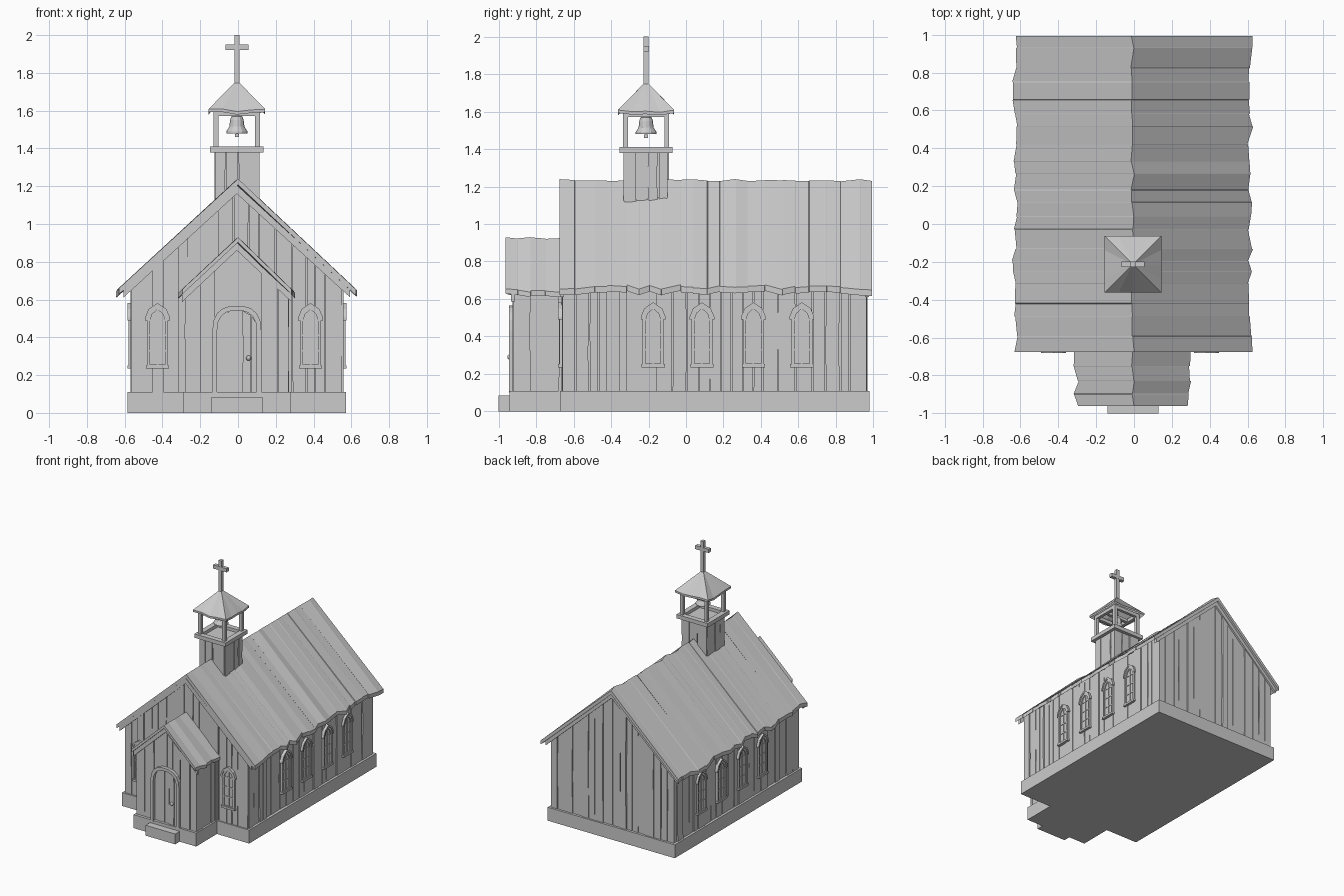
import bpy, bmesh, math, random
from mathutils import Matrix, Vector

if "Cube" in bpy.data.objects:
    bpy.data.objects.remove(bpy.data.objects["Cube"])

random.seed(7)
R = random.uniform
CX = -0.006
TY = -0.213          # bell tower centre


def finish(name, bm):
    bmesh.ops.recalc_face_normals(bm, faces=bm.faces)
    me = bpy.data.meshes.new(name)
    bm.to_mesh(me)
    bm.free()
    ob = bpy.data.objects.new(name, me)
    bpy.context.collection.objects.link(ob)
    return ob


def frame(o, u, n):
    """Wall frame: u along the wall, v up, w outwards."""
    return Matrix(((u[0], 0, n[0], o[0]), (u[1], 0, n[1], o[1]), (0, 1, 0, o[2]), (0, 0, 0, 1)))


def prism(bm, pts, w0, w1, M):
    a = [bm.verts.new(M @ Vector((u, v, w0))) for u, v in pts]
    b = [bm.verts.new(M @ Vector((u, v, w1))) for u, v in pts]
    n = len(pts)
    bm.faces.new(a)
    bm.faces.new(b)
    for i in range(n):
        bm.faces.new((a[i], a[(i + 1) % n], b[(i + 1) % n], b[i]))


def band(bm, outer, inner, w0, w1, M, closed=True):
    """Moulding between two outlines with the same number of points."""
    secs = [[bm.verts.new(M @ Vector((*p, w))) for p, w in ((o, w0), (o, w1), (i, w1), (i, w0))]
            for o, i in zip(outer, inner)]
    loft(bm, secs, closed)


def loft(bm, secs, closed=False):
    m = len(secs[0])
    for s, t in zip(secs, secs[1:] + (secs[:1] if closed else [])):
        for k in range(m):
            bm.faces.new((s[k], s[(k + 1) % m], t[(k + 1) % m], t[k]))
    if not closed:
        bm.faces.new(secs[0])
        bm.faces.new(secs[-1])


def box(bm, x0, x1, y0, y1, z0, z1):
    prism(bm, [(x0, z0), (x1, z0), (x1, z1), (x0, z1)], -y0, -y1, frame((CX, 0, 0), (1, 0), (0, -1)))


def planks(bm, M, u0, u1, v0, top, wmin=0.045, wmax=0.095, depth=0.014):
    """Rough upright boards of random width and depth."""
    a = u0
    while a < u1 - 1e-4:
        b = a + R(wmin, wmax)
        if u1 - b < wmin * 0.7:
            b = u1
        g = R(0.001, 0.004)
        l, r = a + g, b - g
        vm = v0 + (top((a + b) / 2) - v0) * R(0.3, 0.7)
        pts = [(l, v0), (r, v0), (r + R(-0.004, 0.003), vm), (r, top(r))]
        if l < 0 < r:
            pts.append((0, top(0)))
        pts += [(l, top(l)), (l + R(-0.003, 0.004), vm)]
        prism(bm, pts, -0.012, R(0.3, 1) * depth, M)
        a = b


def roof(name, y0, y1, hw, ze, zr, th):
    """Gabled roof of uneven boards running from ridge to eave."""
    bm = bmesh.new()
    secs, y = [], y0
    off = [R(-0.012, 0.012) for _ in range(3)]
    k = (zr - ze) / hw
    while y < y1 - 1e-4:
        b = y + R(0.05, 0.11)
        if y1 - b < 0.04:
            b = y1
        for yy in (y, b - 0.003):
            l, r, c = off
            lx, rx = hw + l, hw + r
            lift = R(-0.004, 0.004)
            top = [(-lx, zr - k * lx + lift), (c * 0.6, zr + c * 0.4), (rx, zr - k * rx + lift)]
            pts = top + [(x, z - th) for x, z in reversed(top)]
            secs.append([bm.verts.new((CX + x, yy if yy < b - 0.004 or b < y1 else y1, z)) for x, z in pts])
            if yy == y:
                off = [R(-0.014, 0.014) for _ in range(3)]
        off = [o + R(-0.006, 0.006) for o in off]
        y = b
    loft(bm, secs)
    return finish(name, bm)


# ---- wall frames
front = frame((CX, -0.652, 0), (1, 0), (0, -1))
back = frame((CX, 0.955, 0), (1, 0), (0, 1))
left = frame((CX - 0.55, 0, 0), (0, 1), (-1, 0))
right = frame((CX + 0.55, 0, 0), (0, 1), (1, 0))
porch = frame((CX, -0.912, 0), (1, 0), (0, -1))
main_top = lambda u: 1.195 - 0.915 * abs(u)
porch_top = lambda u: 0.895 - 0.94 * abs(u)

# ---- stone base and step
bm = bmesh.new()
box(bm, -0.578, 0.578, -0.672, 0.98, 0, 0.11)
box(bm, -0.285, 0.285, -0.942, -0.66, 0, 0.11)
finish("foundation", bm)
bm = bmesh.new()
box(bm, -0.135, 0.135, -1.0, -0.93, 0, 0.085)
finish("front_step", bm)

# ---- solid wall cores
bm = bmesh.new()
prism(bm, [(-0.548, 0.1), (0.548, 0.1), (0.548, main_top(0.548)), (0, 1.195), (-0.548, main_top(0.548))],
      0, -1.607, front)
prism(bm, [(-0.265, 0.1), (0.265, 0.1), (0.265, porch_top(0.265)), (0, 0.895), (-0.265, porch_top(0.265))],
      0, -0.27, porch)
finish("wall_core", bm)

# ---- wall boards
bm = bmesh.new()
for M in (front, back):
    planks(bm, M, -0.56, 0.56, 0.1, main_top)
for M in (left, right):
    planks(bm, M, -0.655, 0.96, 0.1, lambda u: 0.69)
finish("nave_boards", bm)
bm = bmesh.new()
planks(bm, porch, -0.275, 0.275, 0.1, porch_top)
for s in (-1, 1):
    planks(bm, frame((CX + s * 0.265, 0, 0), (0, 1), (s, 0)), -0.918, -0.65, 0.1, lambda u: 0.645)
finish("porch_boards", bm)

# ---- roofs and gable trim
roof("nave_roof", -0.675, 0.993, 0.622, 0.66, 1.235, 0.032)
roof("porch_roof", -0.962, -0.64, 0.3, 0.642, 0.925, 0.026)
bm = bmesh.new()
for M, hw, t in ((front, 0.6, main_top), (back, 0.6, main_top), (porch, 0.29, porch_top)):
    rake = [(-hw, t(hw) + 0.01), (0, t(0) + 0.01), (hw, t(hw) + 0.01)]
    band(bm, rake, [(u, v - 0.045) for u, v in rake], 0, 0.021, M, False)
finish("gable_trim", bm)


def pointed(c, h, v0, vs, va):
    """Pointed-arch outline."""
    half = [(h, v0), (h, vs), (h * 0.72, vs + (va - vs) * 0.58)]
    return [(c + u, v) for u, v in half] + [(c, va)] + [(c - u, v) for u, v in reversed(half)]


# ---- windows
def window(bm, M, c):
    prism(bm, pointed(c, 0.05, 0.25, 0.49, 0.56), 0, 0.0145, M)
    band(bm, pointed(c, 0.056, 0.24, 0.495, 0.57), pointed(c, 0.04, 0.256, 0.488, 0.548), 0, 0.024, M)
    band(bm, pointed(c, 0.066, 0.49, 0.505, 0.582), pointed(c, 0.054, 0.49, 0.495, 0.568), 0, 0.03, M, False)
    prism(bm, [(c - 0.062, 0.235), (c + 0.062, 0.235), (c + 0.062, 0.252), (c - 0.062, 0.252)], 0, 0.03, M)
    prism(bm, [(c - 0.004, 0.25), (c + 0.004, 0.25), (c + 0.004, 0.555), (c - 0.004, 0.555)], 0, 0.02, M)
    for v in (0.33, 0.41, 0.49):
        prism(bm, [(c - 0.045, v - 0.004), (c + 0.045, v - 0.004), (c + 0.045, v + 0.004), (c - 0.045, v + 0.004)],
              0, 0.019, M)


bm = bmesh.new()
for c in (-0.42, 0.39):
    window(bm, front, c)
for M in (left, right):
    for c in (-0.175, 0.085, 0.36, 0.618):
        window(bm, M, c)
finish("windows", bm)


# ---- arched door
def round_arch(h, vs, va):
    arc = [math.radians(a) for a in range(0, 181, 20)]
    sq = lambda t: math.copysign(abs(t) ** 0.8, t)
    return [(h, 0.1)] + [(h * sq(math.cos(a)), vs + (va - vs) * sq(math.sin(a))) for a in arc] + [(-h, 0.1)]


bm = bmesh.new()
band(bm, round_arch(0.13, 0.43, 0.568), round_arch(0.105, 0.43, 0.543), 0, 0.032, porch, False)
finish("door_frame", bm)
bm = bmesh.new()
door_top = lambda u: 0.43 + 0.115 * math.sqrt(max(0, 1 - (u / 0.112) ** 2))
planks(bm, porch, -0.108, 0.108, 0.1, door_top, 0.04, 0.06, 0.022)
finish("door_boards", bm)
bm = bmesh.new()
bmesh.ops.create_uvsphere(bm, u_segments=10, v_segments=6, radius=0.014,
                          matrix=Matrix.Translation((CX + 0.062, -0.94, 0.29)))
finish("door_knob", bm)

# ---- bell tower base
bm = bmesh.new()
box(bm, -0.108, 0.108, TY - 0.108, TY + 0.108, 1.05, 1.385)
for u, n in (((1, 0), (0, -1)), ((1, 0), (0, 1)), ((0, 1), (1, 0)), ((0, 1), (-1, 0))):
    M = frame((CX + n[0] * 0.108, TY + n[1] * 0.108, 0), u, n)
    planks(bm, M, -0.116, 0.116, 1.11, lambda u: 1.385, 0.05, 0.09)
finish("tower_base", bm)

# ---- belfry floor rim, posts and top beams
bm = bmesh.new()
sq = lambda h: [(-h, -h), (h, -h), (h, h), (-h, h)]
flat = Matrix.Translation((CX, TY, 0))
band(bm, sq(0.142), sq(0.1), 1.378, 1.41, flat)
band(bm, sq(0.122), sq(0.098), 1.572, 1.6, flat)
for x in (-0.11, 0.11):
    for y in (-0.11, 0.11):
        box(bm, x - 0.013, x + 0.013, TY + y - 0.013, TY + y + 0.013, 1.4, 1.6)
finish("belfry_frame", bm)

# ---- belfry roof: pyramid with ragged eaves
bm = bmesh.new()
c = sq(0.15)
rim = [(Vector(c[i]).lerp(Vector(c[(i + 1) % 4]), t / 4)) for i in range(4) for t in range(4)]
tops, lows = [], []
for i, p in enumerate(rim):
    dz = R(-0.008, 0.008) if i % 4 else 0.006
    tops.append(bm.verts.new((CX + p.x, TY + p.y, 1.602 + dz)))
    lows.append(bm.verts.new((CX + p.x, TY + p.y, 1.586 + dz)))
apex = bm.verts.new((CX, TY, 1.762))
under = bm.verts.new((CX, TY, 1.735))
for i in range(16):
    j = (i + 1) % 16
    bm.faces.new((tops[i], tops[j], apex))
    bm.faces.new((lows[j], lows[i], under))
    bm.faces.new((lows[i], lows[j], tops[j], tops[i]))
finish("belfry_roof", bm)

# ---- bell with clapper and headstock
bm = bmesh.new()
prof = [(0.012, 1.575), (0.03, 1.568), (0.036, 1.55), (0.04, 1.515), (0.056, 1.49), (0.056, 1.48), (0.046, 1.482),
        (0.03, 1.52), (0.01, 1.55)]
loft(bm, [[bm.verts.new((CX + r * math.cos(a), TY + r * math.sin(a), z))
           for a in [k * math.pi / 6 for k in range(12)]] for r, z in prof])
box(bm, -0.005, 0.005, TY - 0.005, TY + 0.005, 1.47, 1.56)
box(bm, -0.01, 0.01, TY - 0.01, TY + 0.01, 1.46, 1.477)
finish("bell", bm)
bm = bmesh.new()
box(bm, -0.11, 0.11, TY - 0.011, TY + 0.011, 1.572, 1.596)
finish("bell_beam", bm)

# ---- cross
bm = bmesh.new()
box(bm, -0.013, 0.013, TY - 0.014, TY + 0.014, 1.73, 2.0)
box(bm, -0.061, 0.061, TY - 0.0145, TY + 0.0145, 1.92, 1.95)
finish("cross", bm)
